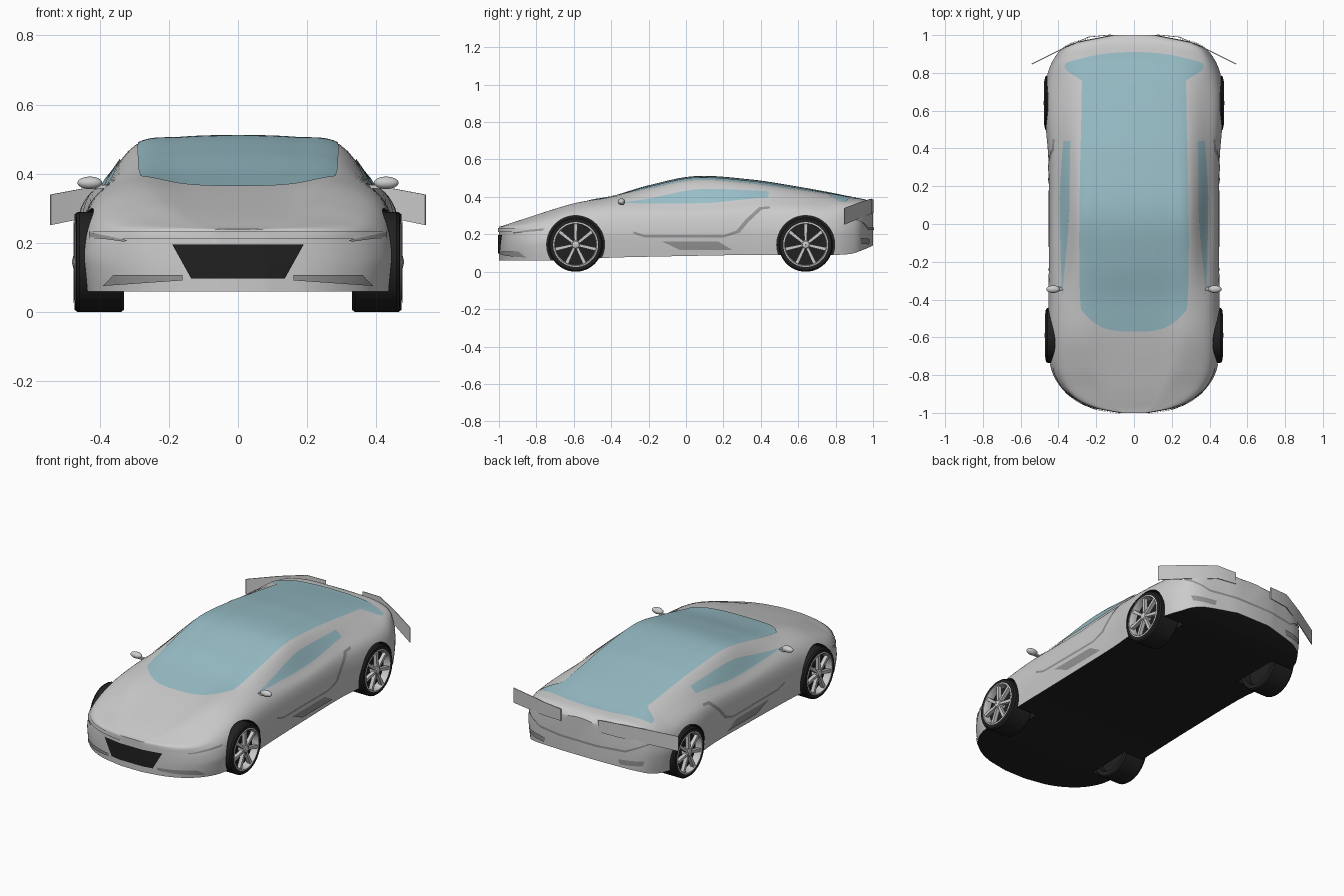
import bpy, bmesh, math
from mathutils import Vector
from mathutils.bvhtree import BVHTree

if "Cube" in bpy.data.objects:
    bpy.data.objects.remove(bpy.data.objects["Cube"])


def material(name, rgb):
    m = bpy.data.materials.new(name)
    m.diffuse_color = (*rgb, 1)
    m.use_nodes = True
    m.node_tree.nodes["Principled BSDF"].inputs["Base Color"].default_value = m.diffuse_color
    return m


BODY = material("body_grey", (0.6, 0.6, 0.6))
BLACK = material("black", (0.015, 0.015, 0.015))
GLASS = material("glass_blue", (0.32, 0.52, 0.58))
TRIM = material("trim_grey", (0.3, 0.3, 0.3))


def make(name, verts, faces, mat=None, angle=35, recalc=True):
    me = bpy.data.meshes.new(name)
    me.from_pydata([tuple(v) for v in verts], [], faces)
    if recalc:
        bm = bmesh.new()
        bm.from_mesh(me)
        bmesh.ops.recalc_face_normals(bm, faces=bm.faces)
        bm.to_mesh(me)
        bm.free()
    ob = bpy.data.objects.new(name, me)
    bpy.context.collection.objects.link(ob)
    if mat:
        me.materials.append(mat)
    smooth(ob, angle)
    return ob


def smooth(ob, angle=35):
    bpy.ops.object.select_all(action='DESELECT')
    ob.select_set(True)
    bpy.context.view_layer.objects.active = ob
    bpy.ops.object.shade_smooth_by_angle(angle=math.radians(angle))


def grid_faces(rows, cols, flip=False):
    f = [(i*cols+j, i*cols+j+1, (i+1)*cols+j+1, (i+1)*cols+j)
         for i in range(rows-1) for j in range(cols-1)]
    return [q[::-1] for q in f] if flip else f


# Body stations: y, half width, top z, bottom z, roof edge x, z, belt x, z
KEYS = [
    (-1.0, .08, .240, .06, .04, .240, .07, .236),
    (-.975, .21, .247, .06, .12, .246, .19, .238),
    (-.93, .31, .262, .06, .16, .260, .28, .243),
    (-.86, .39, .284, .06, .20, .282, .34, .256),
    (-.76, .44, .312, .06, .24, .316, .365, .288),
    (-.59, .455, .357, .065, .27, .367, .375, .338),
    (-.40, .452, .400, .075, .29, .398, .378, .362),
    (-.20, .45, .459, .08, .295, .440, .385, .362),
    (.05, .45, .508, .085, .295, .484, .39, .362),
    (.35, .453, .490, .09, .29, .466, .39, .375),
    (.55, .468, .460, .09, .285, .440, .385, .378),
    (.75, .465, .425, .09, .28, .412, .38, .368),
    (.88, .42, .399, .095, .26, .393, .365, .365),
    (.955, .33, .387, .12, .22, .383, .30, .362),
    (1.0, .12, .365, .14, .06, .360, .10, .350),
]


def station(y):
    k = max(i for i in range(len(KEYS)-1) if KEYS[i][0] <= y + 1e-9 or i == 0)
    a, b = KEYS[k], KEYS[k+1]
    p, q = KEYS[max(k-1, 0)], KEYS[min(k+2, len(KEYS)-1)]
    h = b[0]-a[0]
    t = (y-a[0])/h
    out = []
    for c in range(1, 8):
        m0 = (b[c]-p[c])/(b[0]-p[0])*h
        m1 = (q[c]-a[c])/(q[0]-a[0])*h
        out.append((2*t**3-3*t*t+1)*a[c] + (t**3-2*t*t+t)*m0
                   + (3*t*t-2*t**3)*b[c] + (t**3-t*t)*m1)
    return out


def surface(y, u):
    """Point on the body skin: u=0 centreline, 2 roof edge, 3 belt, 7 sill."""
    W, top, bot, r, rz, b, bz = station(y)
    h = bz-bot
    P = [(0, top), (.55*r, top-.2*(top-rz)), (r, rz), (b, bz),
         (b+.72*(W-b), bz-.2*h), (W, bot+.5*h), (W-.003, bot+.25*h), (W-.012, bot)]
    s, u = (-1 if u < 0 else 1), abs(u)
    i = min(int(u), 6)
    t = u-i
    ext = [(-P[1][0], P[1][1])] + P + [(W-.02, bot-.25*h)]
    w = [(-t+2*t*t-t**3)/2, (2-5*t*t+3*t**3)/2, (t+4*t*t-3*t**3)/2, (t**3-t*t)/2]
    x = sum(w[j]*ext[i+j][0] for j in range(4))
    z = sum(w[j]*ext[i+j][1] for j in range(4))
    return Vector((s*x, y, z))


# Lofted body with black floor
N = 35
ys = [a[0]+(b[0]-a[0])*t/5 for a, b in zip(KEYS, KEYS[1:]) for t in range(5)] + [1.0]
cols = 2*N+1
verts = [surface(y, 7*(j-N)/N) for y in ys for j in range(cols)]
faces = grid_faces(len(ys), cols)
floor0 = len(faces)
faces += [(i*cols, (i+1)*cols, (i+2)*cols-1, (i+1)*cols-1) for i in range(len(ys)-1)]
floor1 = len(faces)
faces += [tuple(range(cols)), tuple(range((len(ys)-1)*cols, len(ys)*cols))]
body = make("body_shell", verts, faces, BODY)
body.data.materials.append(BLACK)
for p in body.data.polygons[floor0:floor1]:
    p.material_index = 1
skin = BVHTree.FromPolygons(verts, faces)

# Wheel arches cut from the body
AXLES = (("front", -.59, 0), ("rear", .64, .005))
for label, y, _ in AXLES:
    for s in (1, -1):
        bpy.ops.mesh.primitive_cylinder_add(vertices=64, radius=.155, depth=.3,
                                            location=(s*.46, y, .145), rotation=(0, math.pi/2, 0))
        cut = bpy.context.object
        cut.hide_render = True
        cut.data.materials.append(BODY)
        cut.data.materials.append(BLACK)
        for p in cut.data.polygons:
            p.material_index = 1
        mod = body.modifiers.new("arch", 'BOOLEAN')
        mod.operation, mod.object, mod.solver = 'DIFFERENCE', cut, 'EXACT'
        bpy.context.view_layer.objects.active = body
        bpy.ops.object.modifier_apply(modifier="arch")
        bpy.data.objects.remove(cut)
smooth(body)

# Roof canopy glass, from windscreen to rear window
verts, n, m = [], 70, 41
for i in range(n):
    for j in range(m):
        v = 2*j/(m-1)-1
        y0, y1 = -.57+.12*abs(v)**3, .91-.06*v*v
        y = y0+(y1-y0)*i/(n-1)
        k = min(max((y-.75)/.08, 0), 1)
        verts.append(surface(y, v*(1.95+.95*k*k*(3-2*k))) + Vector((0, 0, .003)))
make("canopy_glass", verts, grid_faces(n, m, True), GLASS, recalc=False)

# Side windows
for s in (1, -1):
    verts, n, m = [], 40, 9
    for i in range(n):
        t = i/(n-1)
        y = -.37+.81*t
        top = 2.95-.55*math.sin(min(t/.6, 1)*math.pi/2)
        low = 2.98-.2*max(0, (t-.65)/.35)
        for j in range(m):
            p = surface(y, top+(low-top)*j/(m-1)) + Vector((.004, 0, .002))
            verts.append((s*p.x, p.y, p.z))
    make("side_window", verts, grid_faces(n, m, s > 0), GLASS, recalc=False)


def panel(name, edge_a, edge_b, axis, off=.004, mat=None, mirror=False, n=8, m=3):
    """Patch between two 2D edges, projected on the body along an axis."""
    d = {'front': Vector((0, 1, 0)), 'back': Vector((0, -1, 0)), 'side': Vector((-1, 0, 0))}[axis]
    pts, rows = [], (len(edge_a)-1)*n+1
    for r in range(rows):
        i = min(r//n, len(edge_a)-2)
        t = r/n-i
        a = Vector(edge_a[i]).lerp(Vector(edge_a[i+1]), t)
        b = Vector(edge_b[i]).lerp(Vector(edge_b[i+1]), t)
        for j in range(m+1):
            q = a.lerp(b, j/m)
            o = Vector((0, q[0], q[1])) if axis == 'side' else Vector((q[0], 0, q[1]))
            hit = skin.ray_cast(o-d*3, d)[0] or skin.find_nearest(o-d)[0]
            pts.append(hit-d*off)
    for s in ((1, -1) if mirror else (1,)):
        make(name, [(s*p.x, p.y, p.z) for p in pts], grid_faces(rows, m+1), mat)


# Nose: grille, lip, headlights, lower intakes
panel("grille", [(-.19, .196), (.19, .196)], [(-.135, .097), (.135, .097)], 'front', .005, BLACK, n=30, m=6)
panel("nose_lip", [(-.43, .233), (.43, .233)], [(-.43, .212), (.43, .212)], 'front', .006, n=60)
panel("headlight", [(.32, .208), (.43, .232)], [(.33, .204), (.43, .218)], 'front', .01, TRIM, True)
panel("front_intake", [(.16, .108), (.36, .108)], [(.16, .092), (.39, .076)], 'front', .006, TRIM, True, 16)
# Tail: groove and corner outlets
panel("tail_groove", [(-.40, .285), (-.28, .235), (.28, .235), (.40, .285)],
      [(-.40, .275), (-.28, .222), (.28, .222), (.40, .275)], 'back', .004, TRIM, n=20)
panel("rear_outlet", [(.24, .175), (.38, .18)], [(.25, .145), (.37, .15)], 'back', .006, TRIM, True)
# Flanks: door crease and sill scoop
path = [(-.28, .215), (-.22, .195), (.2, .195), (.27, .22), (.32, .28), (.39, .345), (.45, .35)]
panel("door_crease", path, [(y+(.016 if .2 < y < .4 else 0), z-.012) for y, z in path],
      'side', .003, TRIM, True, m=2)
panel("sill_scoop", [(-.13, .162), (.17, .162)], [(-.03, .115), (.25, .115)], 'side', .004, TRIM, True)


def lathe(name, prof, s, y, mat, seg=48):
    vs = [(s*x, y+r*math.cos(a), .145+r*math.sin(a)) for a in
          [2*math.pi*i/seg for i in range(seg)] for x, r in prof]
    k = len(prof)
    fs = [(i*k+j, i*k+j+1, (i+1) % seg*k+j+1, (i+1) % seg*k+j) for i in range(seg) for j in range(k-1)]
    return make(name, vs, fs, mat)


# Wheels: tyre, rim ring, seven spokes, hub
for label, y, dx in AXLES:
    for s in (1, -1):
        lathe(label+"_tyre", [(.365+dx, .001), (.365+dx, .11), (.33+dx, .115), (.33+dx, .138), (.338+dx, .145),
              (.458+dx, .145), (.467+dx, .138), (.468+dx, .118), (.425+dx, .11), (.425+dx, .001)], s, y, BLACK)
        lathe(label+"_rim", [(.43+dx, .108), (.462+dx, .108), (.471+dx, .113), (.469+dx, .12)], s, y, None)
        vs, fs = [], []
        for i in range(7):
            a = math.pi/2 + 2*math.pi*i/7
            c, sn = math.cos(a), math.sin(a)
            b = len(vs)
            for r, w in ((.015, .007), (.112, .0095)):
                for x, e in ((.445, -w), (.445, w), (.466, w), (.466, -w)):
                    vs.append((s*(x+dx), y+r*c-e*sn, .145+r*sn+e*c))
            fs += [tuple(b+j for j in q) for q in ((0, 1, 2, 3), (4, 5, 6, 7), (0, 1, 5, 4),
                                                  (1, 2, 6, 5), (2, 3, 7, 6), (3, 0, 4, 7))]
        make(label+"_spokes", vs, fs)
        lathe(label+"_hub", [(.43+dx, .025), (.46+dx, .025), (.471+dx, .018), (.475+dx, .001)], s, y, None, 24)

# Mirrors and flared tail plates
for s in (1, -1):
    bpy.ops.mesh.primitive_uv_sphere_add(segments=20, ring_count=12, radius=1, location=(s*.428, -.345, .374))
    ob = bpy.context.object
    ob.name, ob.scale = "side_mirror", (.036, .02, .018)
    smooth(ob, 60)
    bpy.ops.mesh.primitive_cube_add(size=1, location=(s*.39, -.342, .362))
    ob = bpy.context.object
    ob.name, ob.scale = "mirror_stalk", (.045, .018, .01)
    outline = [(.12, 1.0, .385, .315), (.24, .988, .39, .31), (.38, .925, .37, .285), (.54, .845, .34, .252)]
    vs = [(s*(x+e), yy+e, z) for x, yy, a, b in outline for z, e in ((a, 0), (b, 0), (b, .003), (a, .003))]
    fs = [(4*i+j, 4*i+(j+1) % 4, 4*i+4+(j+1) % 4, 4*i+4+j) for i in range(3) for j in range(4)]
    make("tail_plate", vs, fs+[(0, 1, 2, 3), (12, 13, 14, 15)], None, 20)
